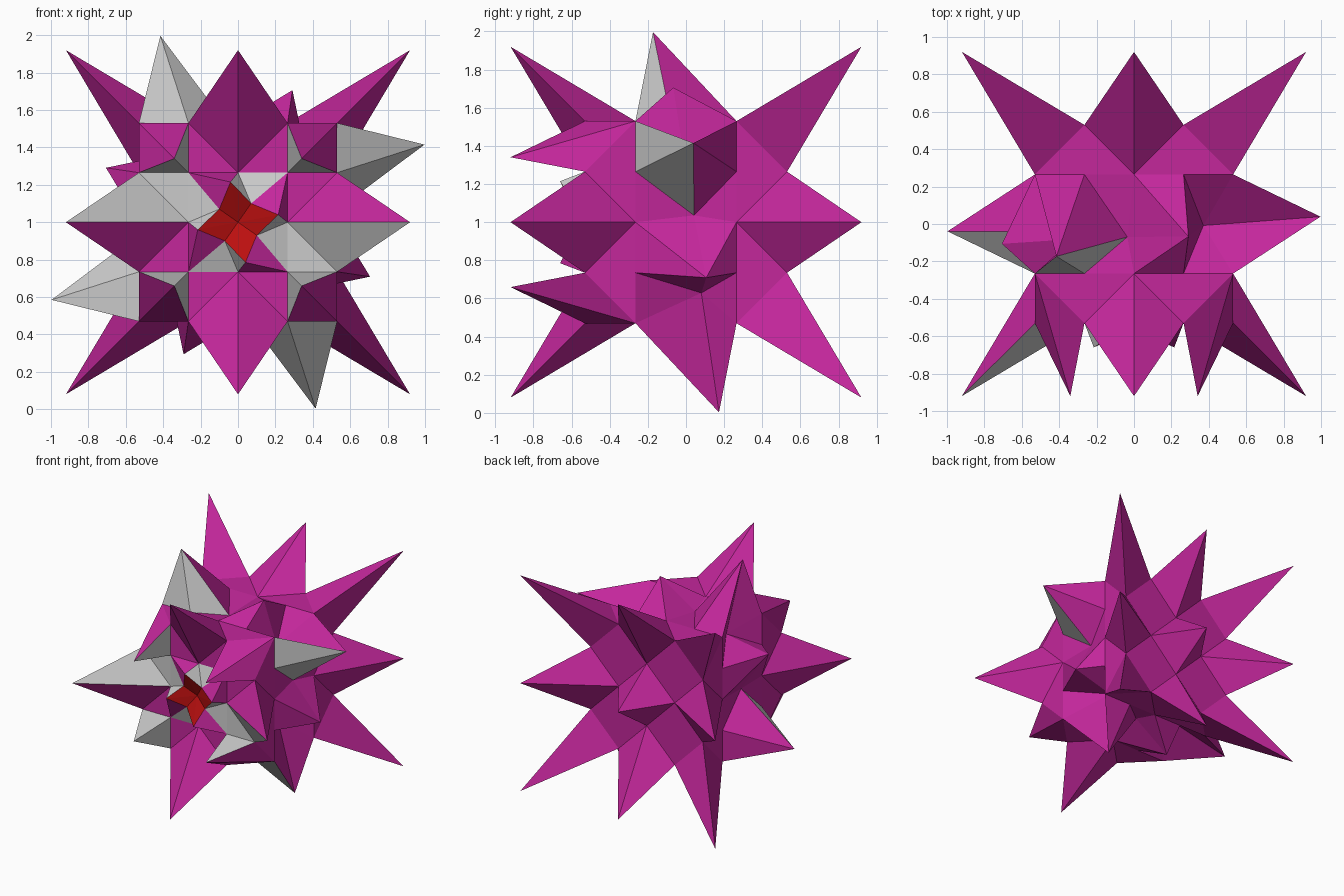
import bpy, bmesh, math

if "Cube" in bpy.data.objects:
    bpy.data.objects.remove(bpy.data.objects["Cube"])

A = 0.265        # grid step of the 4x4x4 cube
TIP = 0.92       # reach of the spikes
TURN = math.radians(22.4)


def material(name, rgb):
    m = bpy.data.materials.new(name)
    m.diffuse_color = (*rgb, 1)
    m.use_nodes = True
    m.node_tree.nodes["Principled BSDF"].inputs["Base Color"].default_value = m.diffuse_color
    return m


PLAIN = material("plain_grey", (0.8, 0.8, 0.8))
MAGENTA = material("magenta", (0.55, 0.02, 0.33))
RED = material("red", (0.5, 0.005, 0.005))


def place(i):
    """Grid index (-2..2 per axis) to final position."""
    spike = all(k % 2 == 0 for k in i)
    x, y, z = [k / 2 * TIP if spike else k * A for k in i]
    if i[1] == 0 and max(abs(i[0]), abs(i[2])) == 2:      # twisted, tilted middle ring
        c, s = 0.83 * math.cos(TURN), 0.83 * math.sin(TURN)
        x, z = x * c + z * s, z * c - x * s
        y = 0.095 * x - 0.134 * z
    elif spike and i[1] == -2 and i[0] and i[2]:          # front corners pulled inwards
        x, z = x * 0.37, z * 0.37
    return (x, y, z + 1)


def is_grey(c):
    """Grey patches, by face centre in grid units."""
    x, y, z = c
    if y < -1.9:
        corner = abs(x) > 1 and abs(z) > 1
        return corner or (abs(x) > 1 and x * z < 0)
    if -1 < y < 0:
        return ((x > 1.9 and z > 1) or (x < -1.9 and z < -1)
                or (z > 1.9 and x < -1) or (z < -1.9 and x > 1))
    return False


def make_object(name, polys, mats):
    """polys: list of (points, material slot)."""
    bm = bmesh.new()
    for pts, slot in polys:
        f = bm.faces.new([bm.verts.new(p) for p in pts])
        f.material_index = slot
    bmesh.ops.remove_doubles(bm, verts=bm.verts, dist=0.0005)
    me = bpy.data.meshes.new(name)
    bm.to_mesh(me)
    bm.free()
    for m in mats:
        me.materials.append(m)
    ob = bpy.data.objects.new(name, me)
    bpy.context.collection.objects.link(ob)
    return ob


# Spiked body: gridded cube whose even points become spikes
grid = bmesh.new()
bmesh.ops.create_cube(grid, size=4)
bmesh.ops.subdivide_edges(grid, edges=grid.edges[:], cuts=3, use_grid_fill=True)
body = []
for f in grid.faces:
    c = f.calc_center_median()
    if c.y < -1.9 and abs(c.x) < 1 and abs(c.z) < 1:
        continue                                          # opening for the front star
    q = [tuple(round(k) for k in v.co) for v in f.verts]
    n = next(k for k in range(4) if all(w % 2 == 0 for w in q[k]))
    e, a, d, b = [place(i) for i in q[n:] + q[:n]]
    slot = 1 if is_grey(c) else 0
    if math.dist(e, d) < 1.15 * math.dist(a, b):
        body += [((e, a, d), slot), ((e, d, b), slot)]
    else:
        body += [((e, a, b), slot), ((a, d, b), slot)]
grid.free()

# Front star: four red points with a collar of grey and magenta panels
collar, star = [], []


def turned(x, z, y, k):
    for _ in range(k):
        x, z = z, -x
    return (x, y, z + 1)


centre = (0, -0.55, 1)
for k in range(4):
    mid, corner = turned(0, A, -2 * A, k), turned(A, A, -2 * A, k)
    nxt = turned(0, A, -2 * A, k + 1)
    tip, tip2 = turned(-0.04, 0.215, -0.66, k), turned(-0.04, 0.215, -0.66, k + 1)
    dent = turned(0.07, 0.10, -0.59, k)
    collar += [((mid, tip, dent), 1), ((mid, dent, corner), 1),
               ((corner, dent, tip2), 0), ((corner, tip2, nxt), 0)]
    star += [((tip, centre, dent), 0), ((dent, centre, tip2), 0)]

make_object("spiked_body", body + collar, [MAGENTA, PLAIN])
make_object("front_star", star, [RED])
